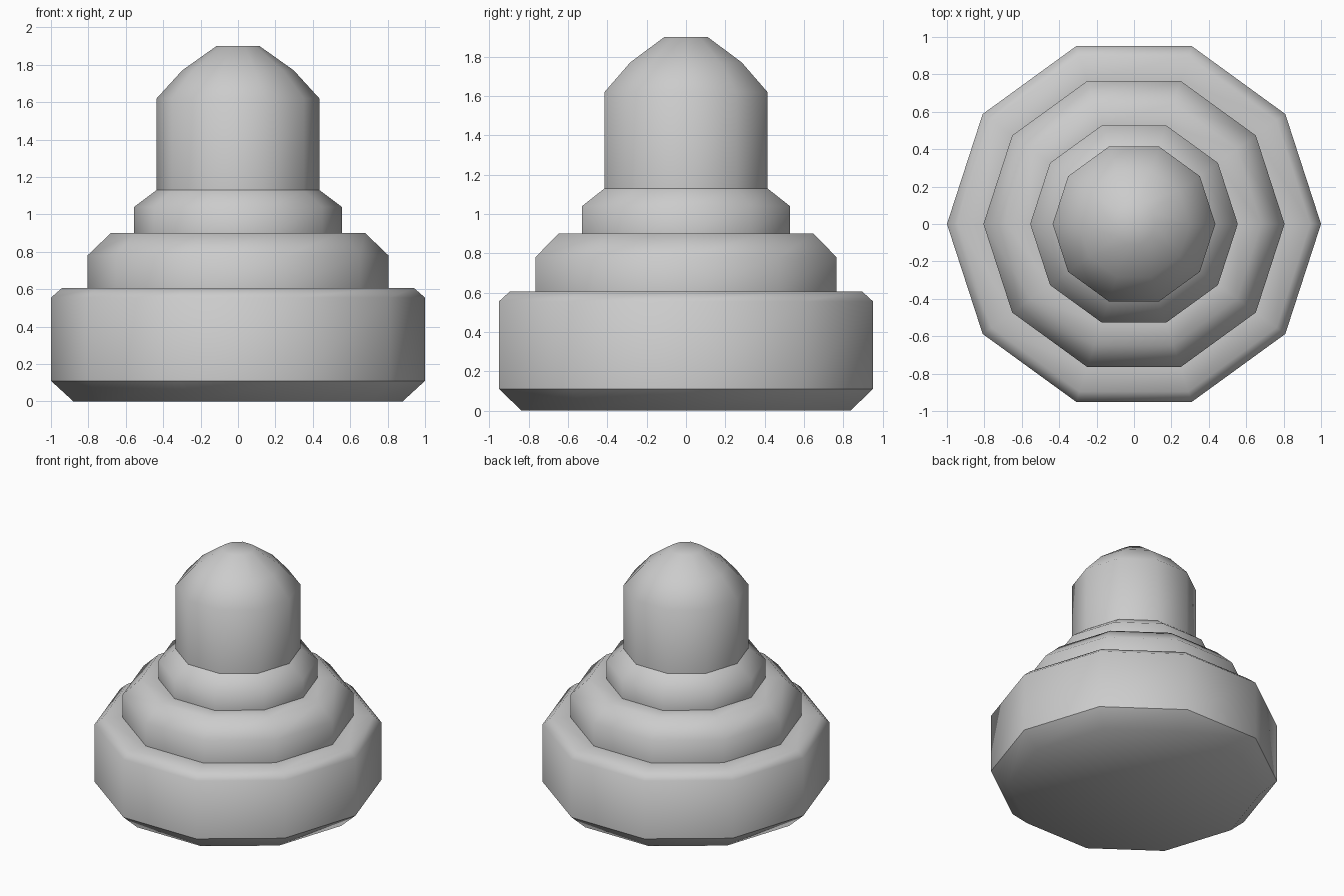
import bpy, bmesh, math

if "Cube" in bpy.data.objects:
    bpy.data.objects.remove(bpy.data.objects["Cube"])

SIDES = 10

# Profile from bottom to top: radius, height, hard edge on that ring
PROFILE = [
    (0.88, 0.0, False), (1.0, 0.11, True), (1.0, 0.555, False), (0.942, 0.605, False),
    (0.805, 0.605, True), (0.805, 0.78, False), (0.68, 0.9, False),
    (0.555, 0.9, True), (0.555, 1.04, False),
    (0.435, 1.13, True), (0.435, 1.62, False), (0.298, 1.77, False), (0.115, 1.9, False),
]

bm = bmesh.new()


def ring(radius, z):
    return [bm.verts.new((radius * math.cos(math.tau * i / SIDES),
                          radius * math.sin(math.tau * i / SIDES), z))
            for i in range(SIDES)]


def close(loop, z):
    centre = bm.verts.new((0, 0, z))
    for i in range(SIDES):
        bm.faces.new((loop[i], loop[(i + 1) % SIDES], centre))


# Stepped body
rings = [ring(r, z) for r, z, _ in PROFILE]
for a, b in zip(rings, rings[1:]):
    for i in range(SIDES):
        j = (i + 1) % SIDES
        bm.faces.new((a[i], a[j], b[j], b[i]))

# Base and domed tip
close(rings[0], 0.0)
close(rings[-1], 1.9)
bmesh.ops.recalc_face_normals(bm, faces=bm.faces[:])

# Smooth shading with hard edges between the steps
for f in bm.faces:
    f.smooth = True
for loop, (_, _, hard) in zip(rings, PROFILE):
    if hard:
        for i in range(SIDES):
            bm.edges.get((loop[i], loop[(i + 1) % SIDES])).smooth = False

mesh = bpy.data.meshes.new("stepped_knob")
bm.to_mesh(mesh)
bm.free()
bpy.context.collection.objects.link(bpy.data.objects.new("stepped_knob", mesh))
